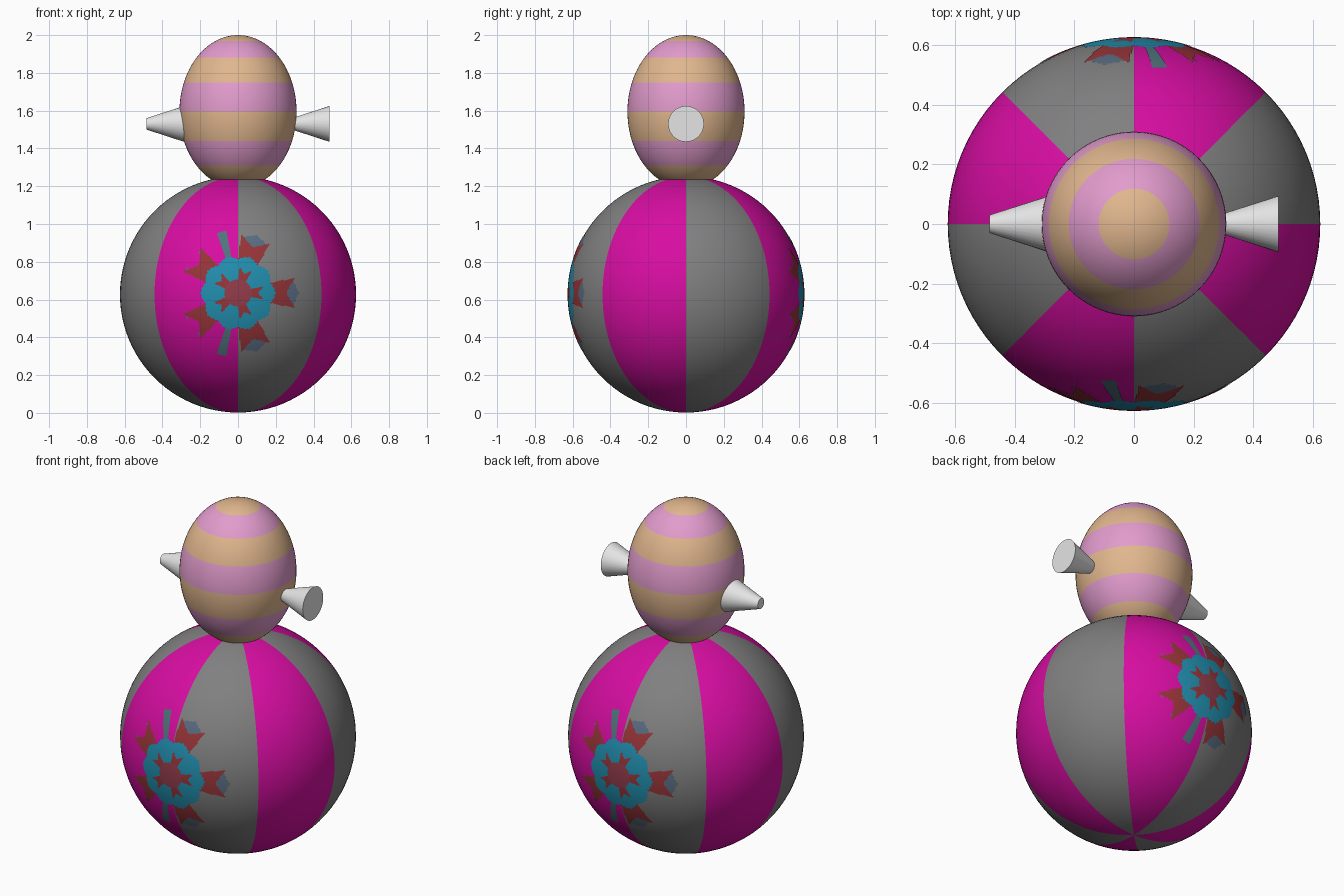
import bpy, bmesh, math
from mathutils import Matrix, Vector

if "Cube" in bpy.data.objects:
    bpy.data.objects.remove(bpy.data.objects["Cube"])

def mat(name, rgb):
    m = bpy.data.materials.new(name)
    m.diffuse_color = (*rgb, 1)
    m.use_nodes = True
    m.node_tree.nodes["Principled BSDF"].inputs["Base Color"].default_value = m.diffuse_color
    return m

magenta = mat("magenta", (0.68, 0.004, 0.36))
grey = mat("grey", (0.22, 0.215, 0.22))
tan = mat("tan", (0.75, 0.47, 0.27))
pink = mat("pink", (0.76, 0.33, 0.61))
cyan = mat("cyan", (0.015, 0.27, 0.42))
red = mat("red", (0.31, 0.035, 0.04))
maroon = mat("maroon", (0.29, 0.045, 0.07))
blue_grey = mat("blue grey", (0.10, 0.15, 0.22))
teal_grey = mat("teal grey", (0.08, 0.17, 0.20))
white = mat("white", (0.78, 0.78, 0.78))

def finish(name, bm, mats, smooth=True):
    me = bpy.data.meshes.new(name)
    for f in bm.faces:
        f.smooth = smooth
    bm.to_mesh(me)
    bm.free()
    for m in mats:
        me.materials.append(m)
    ob = bpy.data.objects.new(name, me)
    bpy.context.collection.objects.link(ob)
    return ob

R, CZ = 0.625, 0.627

# Ball body with eight alternating wedges
bm = bmesh.new()
bmesh.ops.create_uvsphere(bm, u_segments=96, v_segments=48, radius=R)
for f in bm.faces:
    c = f.calc_center_median()
    wedge = int((math.degrees(math.atan2(c.y, c.x)) % 360) // 45)
    f.material_index = wedge % 2
bm.transform(Matrix.Translation((0, 0, CZ)))
finish("ball_body", bm, [grey, magenta])

# Egg head with eight horizontal bands
bm = bmesh.new()
bmesh.ops.create_uvsphere(bm, u_segments=64, v_segments=48, radius=1)
for f in bm.faces:
    z = max(-1, min(1, f.calc_center_median().z))
    f.material_index = int(math.degrees(math.acos(z)) // 22.5) % 2
bm.transform(Matrix.Translation((0, 0, 1.595)) @ Matrix.Diagonal((0.31, 0.31, 0.405, 1)))
finish("head", bm, [tan, pink])

# Two side cones, both widening towards +x
for side, x in (("left", -0.385), ("right", 0.385)):
    bm = bmesh.new()
    bmesh.ops.create_cone(bm, cap_ends=True, segments=32, radius1=0.03, radius2=0.095, depth=0.2)
    bm.transform(Matrix.Translation((x, 0, 1.53)) @ Matrix.Rotation(math.pi / 2, 4, 'Y'))
    ob = finish(side + "_cone", bm, [white], False)
    bpy.context.view_layer.objects.active = ob
    ob.select_set(True)
    bpy.ops.object.shade_smooth_by_angle(angle=math.radians(40))
    ob.select_set(False)

# Painted five-armed flower: colour index from polar position, None = bare ball
FLOWER = [cyan, red, maroon, blue_grey, teal_grey]

def flower_colour(r, deg):
    phi = math.radians(abs((deg + 36) % 72 - 36))
    along, lat = r * math.cos(phi), r * math.sin(phi)
    if r < 0.075:
        return 2
    if r < 0.145 and lat < 0.022 + 0.18 * (along - 0.07) and along < 0.105 + 0.9 * lat:
        return 1
    if r < 0.19 + 0.008 * math.cos(10 * phi):
        return 0
    if lat < 0.058 + 0.2 * (along - 0.19):
        if along < 0.255 + 0.55 * lat:
            return 1
        if along < 0.325 - 0.5 * lat:
            return 3 if math.cos(math.radians(deg)) > 0 else 4 if lat > 0.05 else None
    gap = math.radians(abs(abs((deg + 180) % 360 - 180) - 105))
    if r < 0.335 and r * math.sin(min(gap, 1.5)) < 0.016 + 0.05 * (r - 0.19):
        return 4
    return None

RINGS, SEGS, RP = 48, 240, R + 0.002
def shell_point(i, j):
    r, t = 0.345 * i / RINGS, 2 * math.pi * j / SEGS
    return Vector((r * math.cos(t), -math.sqrt(RP * RP - r * r), r * math.sin(t)))

for name, turn in (("front_flower", 0), ("back_flower", math.pi)):
    bm = bmesh.new()
    grid = [[bm.verts.new(shell_point(i, j)) for j in range(SEGS)] for i in range(1, RINGS + 1)]
    centre = bm.verts.new(shell_point(0, 0))
    for j in range(SEGS):
        k = (j + 1) % SEGS
        bm.faces.new((centre, grid[0][j], grid[0][k])).material_index = 2
        for i in range(RINGS - 1):
            c = flower_colour(0.345 * (i + 1.5) / RINGS, 360 * (j + 0.5) / SEGS)
            if c is not None:
                bm.faces.new((grid[i][j], grid[i + 1][j], grid[i + 1][k], grid[i][k])).material_index = c
    bmesh.ops.delete(bm, geom=[v for v in bm.verts if not v.link_faces], context='VERTS')
    bm.transform(Matrix.Translation((0, 0, CZ + 0.008)) @ Matrix.Rotation(turn, 4, 'Z')
                 @ Matrix.Translation((0, 0, 0)))
    # settle the plate exactly on the ball surface
    for v in bm.verts:
        d = v.co - Vector((0, 0, CZ))
        v.co = Vector((0, 0, CZ)) + d.normalized() * RP
    finish(name, bm, FLOWER)
